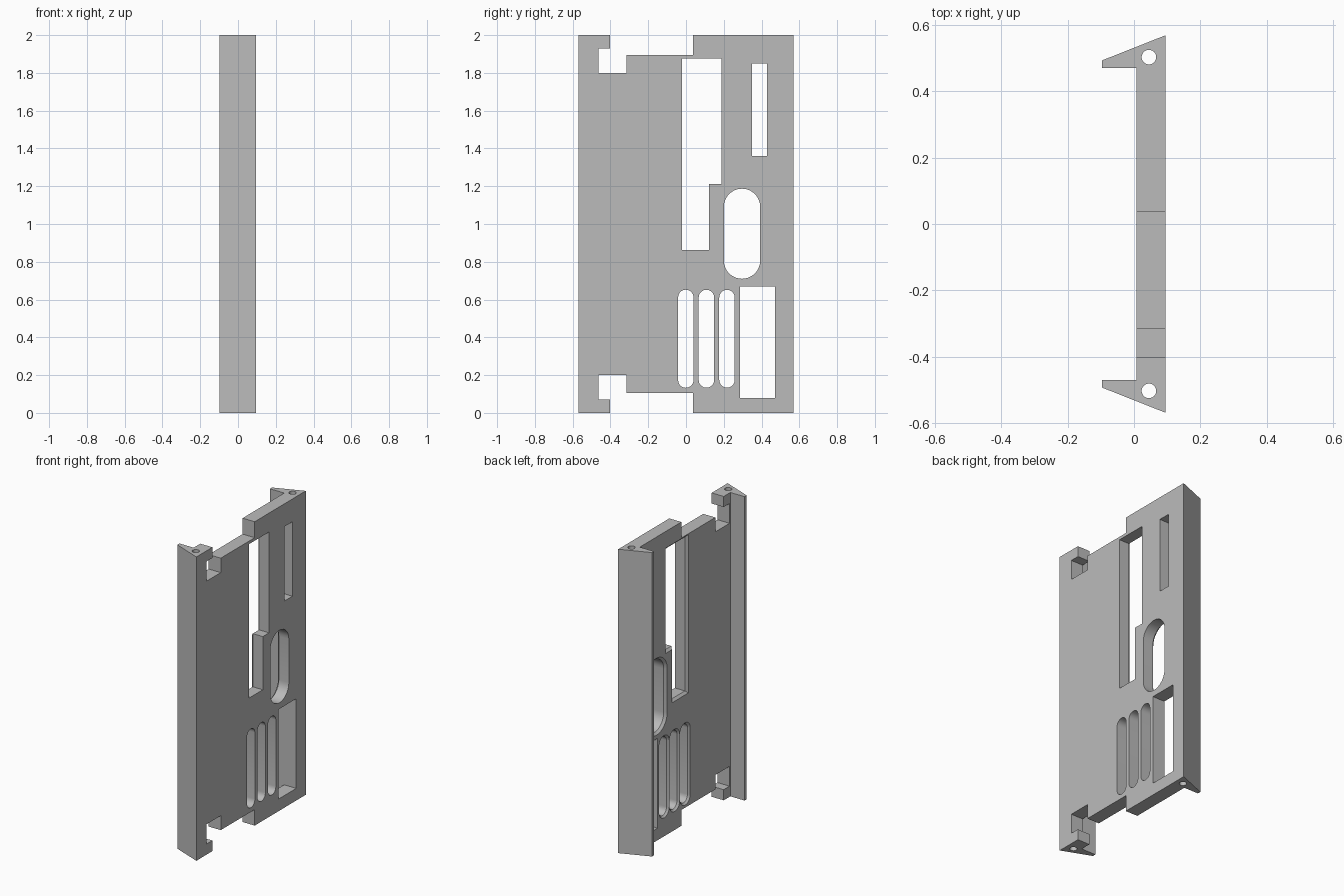
import bpy, bmesh, math
from mathutils import Vector

cube = bpy.data.objects.get("Cube")
if cube:
    bpy.data.objects.remove(cube, do_unlink=True)

grey = bpy.data.materials.new("plain_grey")
grey.use_nodes = True
grey.diffuse_color = (0.5, 0.5, 0.5, 1)
grey.node_tree.nodes["Principled BSDF"].inputs["Base Color"].default_value = (0.5, 0.5, 0.5, 1)

BACK, FRONT = 0.007, 0.095   # plate faces along x
CHAMFER = 0.015


def loft(name, rings):
    """Closed solid through matching rings of 3D points."""
    bm = bmesh.new()
    loops = [[bm.verts.new(p) for p in ring] for ring in rings]
    n = len(loops[0])
    for a, b in zip(loops, loops[1:]):
        for i in range(n):
            j = (i + 1) % n
            bm.faces.new((a[i], a[j], b[j], b[i]))
    bm.faces.new(loops[0])
    bm.faces.new(loops[-1])
    bmesh.ops.recalc_face_normals(bm, faces=bm.faces)
    mesh = bpy.data.meshes.new(name)
    bm.to_mesh(mesh)
    bm.free()
    obj = bpy.data.objects.new(name, mesh)
    bpy.context.collection.objects.link(obj)
    return obj


def rect(y0, y1, z0, z1):
    return [(y0, z0), (y1, z0), (y1, z1), (y0, z1)]


def pill(y0, y1, z0, z1, steps=16):
    r, c = (y1 - y0) / 2, (y0 + y1) / 2
    ends = ((z0 + r, math.pi), (z1 - r, 0))
    return [(c + r * math.cos(s + math.pi * i / steps), z + r * math.sin(s + math.pi * i / steps))
            for z, s in ends for i in range(steps + 1)]


def grow(outline, d):
    """Mitred outward offset of a counter-clockwise outline."""
    pts = [Vector(p) for p in outline]
    out = []
    for i, p in enumerate(pts):
        a = (p - pts[i - 1]).normalized()
        b = (pts[(i + 1) % len(pts)] - p).normalized()
        na, nb = Vector((a.y, -a.x)), Vector((b.y, -b.x))
        out.append(p + (na + nb) * d / (1 + na.dot(nb)))
    return out


def cut(target, cutter):
    mod = target.modifiers.new("cut", "BOOLEAN")
    mod.operation = "DIFFERENCE"
    mod.solver = "EXACT"
    mod.object = cutter
    bpy.context.view_layer.objects.active = target
    bpy.ops.object.modifier_apply(modifier=mod.name)
    bpy.data.objects.remove(cutter, do_unlink=True)


def opening(outline, chamfer=0.0):
    """Through cutter along x, flared at the back face when chamfered."""
    levels = [(0.2, 0), (BACK - 0.05, 0)]
    if chamfer:
        levels = [(0.2, 0), (BACK + chamfer, 0), (BACK - 0.003, chamfer + 0.003)]
    rings = [[(x, y, z) for y, z in (grow(outline, d) if d else outline)] for x, d in levels]
    return loft("opening_cutter", rings)


# Plate with two wedge flanges, as one extruded cross-section
half = [(BACK, 0.471), (-0.097, 0.471), (-0.097, 0.493), (FRONT, 0.569)]
section = half + [(x, -y) for x, y in reversed(half)]
panel = loft("slotted_panel", [[(x, y, z) for x, y in section] for z in (0, 2)])
panel.data.materials.append(grey)

# Stepped notches with a hook, mirrored on the top and bottom edges
notch = [(-0.463, 1.8), (-0.315, 1.8), (-0.315, 1.895), (0.038, 1.895),
         (0.038, 2.1), (-0.402, 2.1), (-0.402, 1.93), (-0.463, 1.93)]
cut(panel, opening(notch))
cut(panel, opening([(y, 2 - z) for y, z in reversed(notch)]))

# Stepped window, narrow window, oval window and three vents
window = [(-0.02, 0.862), (0.122, 0.862), (0.122, 1.212), (0.187, 1.212),
          (0.187, 1.875), (-0.02, 1.875)]
cut(panel, opening(window, CHAMFER))
cut(panel, opening(rect(0.35, 0.43, 1.36, 1.85), CHAMFER))
cut(panel, opening(pill(0.2, 0.393, 0.71, 1.187), CHAMFER))
for i in range(3):
    y = -0.042 + 0.109 * i
    cut(panel, opening(pill(y, y + 0.082, 0.133, 0.652, 10), 0.012))

# Large lower window
cut(panel, opening(rect(0.287, 0.47, 0.08, 0.67)))

# Pin holes running the height of both flanges
for side in (1, -1):
    circle = [(0.045 + 0.022 * math.cos(math.tau * i / 32),
               side * 0.503 + 0.022 * math.sin(math.tau * i / 32)) for i in range(32)]
    cut(panel, loft("pin_cutter", [[(x, y, z) for x, y in circle] for z in (-0.1, 2.1)]))

# Smooth curved walls, sharp corners
bpy.ops.object.select_all(action="DESELECT")
panel.select_set(True)
bpy.context.view_layer.objects.active = panel
bpy.ops.object.shade_smooth_by_angle(angle=math.radians(30))
